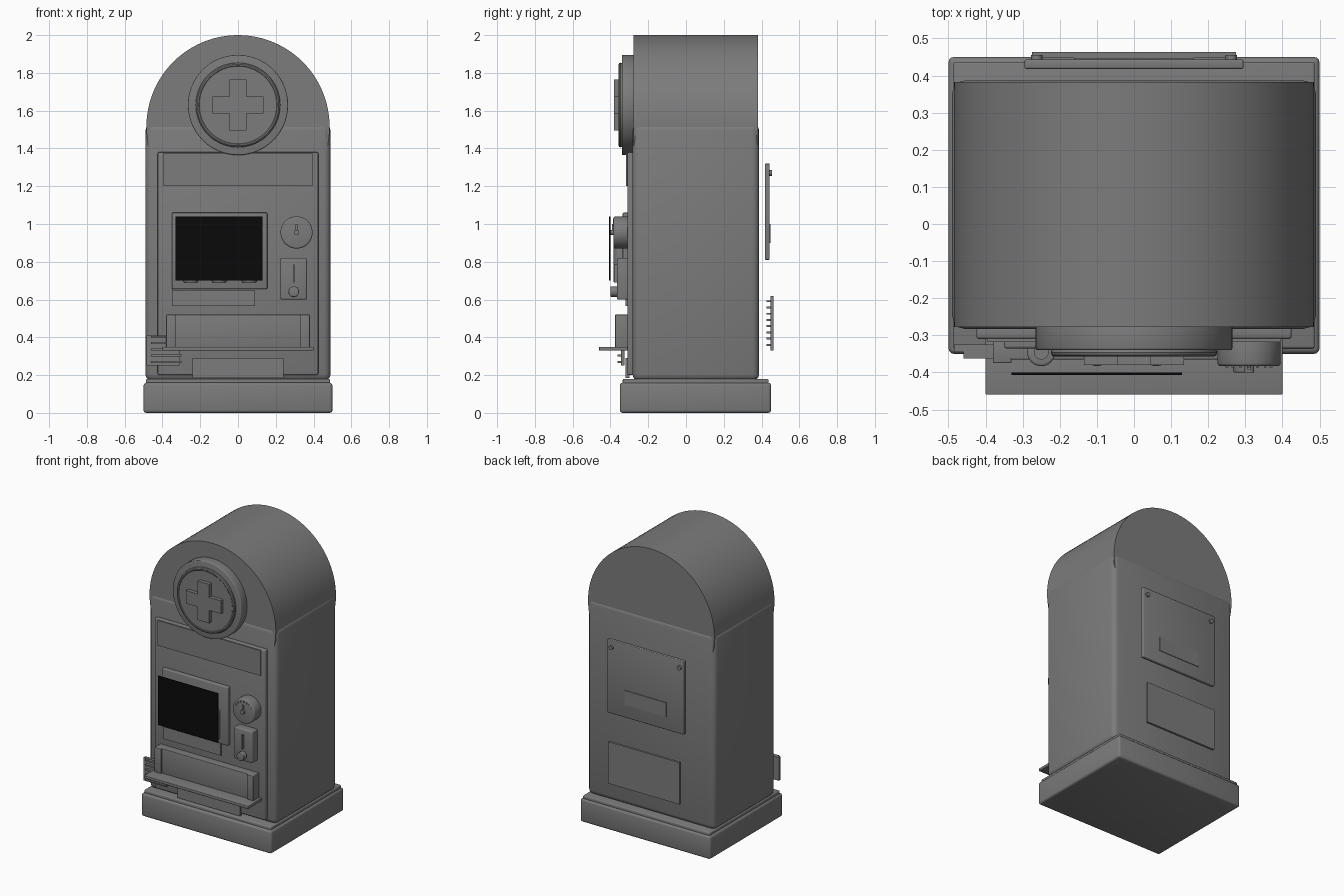
import bpy, math

if "Cube" in bpy.data.objects:
    bpy.data.objects.remove(bpy.data.objects["Cube"])


def material(name, rgb):
    m = bpy.data.materials.new(name)
    m.diffuse_color = (*rgb, 1)
    m.use_nodes = True
    m.node_tree.nodes["Principled BSDF"].inputs["Base Color"].default_value = m.diffuse_color
    return m


GREY = material("painted_grey", (0.2, 0.2, 0.2))
BLACK = material("black_glass", (0.003, 0.003, 0.003))


def finish(o, name, bevel, mat):
    o.name = name
    o.data.materials.append(mat)
    if bevel:
        b = o.modifiers.new("bevel", "BEVEL")
        b.width, b.segments, b.limit_method = bevel, 3, 'ANGLE'
        bpy.context.view_layer.objects.active = o
        bpy.ops.object.modifier_apply(modifier="bevel")
    bpy.ops.object.shade_smooth_by_angle(angle=math.radians(35))
    return o


def box(name, x, y, z, bevel=0.0, mat=GREY):
    """Box from (min, max) ranges on each axis."""
    bpy.ops.mesh.primitive_cube_add(size=1, location=[sum(r) / 2 for r in (x, y, z)])
    o = bpy.context.object
    o.scale = [r[1] - r[0] for r in (x, y, z)]
    bpy.ops.object.transform_apply(location=False, rotation=False, scale=True)
    return finish(o, name, bevel, mat)


def disc(name, x, z, r, y, bevel=0.0, sides=48):
    """Cylinder lying along y."""
    bpy.ops.mesh.primitive_cylinder_add(vertices=sides, radius=r, depth=y[1] - y[0],
                                        location=(x, sum(y) / 2, z), rotation=(math.pi / 2, 0, 0))
    return finish(bpy.context.object, name, bevel, GREY)


def ring(name, x, y, z, major, minor):
    bpy.ops.mesh.primitive_torus_add(major_radius=major, minor_radius=minor, major_segments=64,
                                     minor_segments=10, location=(x, y, z), rotation=(math.pi / 2, 0, 0))
    return finish(bpy.context.object, name, 0, GREY)


# Plinth and cabinet with round top
box("plinth", (-.5, .5), (-.35, .45), (0, .16), .015)
box("plinth_step", (-.487, .487), (-.335, .437), (.15, .18), .006)
box("cabinet", (-.49, .49), (-.283, .387), (.17, 1.53), .035)
disc("round_top", 0, 1.515, .485, (-.278, .382), sides=96)

# Front panel and sign strip
box("front_panel", (-.425, .425), (-.31, -.27), (.2, 1.38), .008)
box("sign_strip", (-.395, .395), (-.318, -.309), (1.2, 1.375))

# Round emblem with cross
disc("emblem_back", 0, 1.63, .265, (-.34, -.27), .006, 64)
disc("emblem_face", 0, 1.63, .21, (-.355, -.33), 0, 64)
ring("emblem_ring", 0, -.346, 1.63, .212, .012)
cross = [(.045, .135), (.045, .045), (.135, .045)]
outline = []
for k in range(4):
    c, s = (1, 0, -1, 0)[k], (0, 1, 0, -1)[k]
    for px, pz in reversed(cross[:]):
        if (px, pz) != cross[0]:
            outline.append((c * px - s * pz, s * px + c * pz))
    outline.append((c * cross[0][0] - s * cross[0][1], s * cross[0][0] + c * cross[0][1]))
n = len(outline)
verts = [(px, y, pz + 1.63) for y in (-.38, -.35) for px, pz in outline]
faces = [list(range(n)), list(range(2 * n - 1, n - 1, -1))]
faces += [[i, i + n, (i + 1) % n + n, (i + 1) % n] for i in range(n)]
mesh = bpy.data.meshes.new("emblem_cross")
mesh.from_pydata(verts, [], faces)
o = bpy.data.objects.new("emblem_cross", mesh)
bpy.context.collection.objects.link(o)
mesh.materials.append(GREY)

# Display window: frame, bottles behind it, glass in front
box("window_frame", (-.35, .155), (-.335, -.3), (.655, 1.06), .006)
for bx in (-.25, -.1, .06):
    bpy.ops.mesh.primitive_cylinder_add(vertices=24, radius=.038, depth=.2, location=(bx, -.345, .79))
    finish(bpy.context.object, "bottle", .006, GREY)
    bpy.ops.mesh.primitive_cylinder_add(vertices=24, radius=.02, depth=.05, location=(bx, -.345, .91))
    finish(bpy.context.object, "bottle_cap", 0, GREY)
box("window_glass", (-.33, .13), (-.407, -.4), (.7, 1.04), 0, BLACK)
box("window_label", (-.35, .09), (-.319, -.309), (.565, .65))

# Dial
disc("dial", .31, .955, .085, (-.383, -.3), .008)
disc("dial_hub", .31, .955, .014, (-.4, -.38), 0, 16)
box("dial_hand", (.305, .315), (-.392, -.382), (.95, 1.0))
for k in range(7):
    a = math.radians(30 + 20 * k)
    px, pz = .31 + .068 * math.cos(a), .955 + .068 * math.sin(a)
    box("dial_mark", (px - .004, px + .004), (-.387, -.38), (pz - .006, pz + .006))

# Coin slot
box("coin_plate", (.225, .365), (-.365, -.3), (.6, .82), .008)
box("coin_slot", (.29, .3), (-.38, -.36), (.69, .785))
disc("coin_button", .295, .642, .028, (-.4, -.36), .004, 24)

# Dispensing tray
box("tray_back", (-.38, .38), (-.365, -.3), (.345, .52), .004)
for s in (-1, 1):
    box("tray_side", sorted((s * .33, s * .38)), (-.375, -.3), (.345, .52), .004)
box("tray_shelf", (-.4, .4), (-.46, -.3), (.33, .35), .003)
box("kick_plate", (-.24, .24), (-.32, -.3), (.185, .29))

# Small side vent on the front left
box("side_vent_plate", (-.485, -.31), (-.345, -.325), (.25, .41))
for k in range(5):
    z = .27 + .033 * k
    box("side_vent_slat", (-.46, -.3), (-.362, -.34), (z - .005, z + .005))

# Back service door with screws and label
box("service_door", (-.295, .295), (.418, .443), (.81, 1.32), .005)
for s in (-1, 1):
    disc("door_screw", s * .262, 1.27, .015, (.44, .455), 0, 16)
box("door_label", (-.16, .16), (.44, .447), (.9, 1.0))

# Back vent
box("back_vent_plate", (-.275, .275), (.447, .463), (.33, .62))
for k in range(8):
    z = .36 + .033 * k
    box("back_vent_slat", (-.25, .25), (.425, .45), (z - .005, z + .005))
